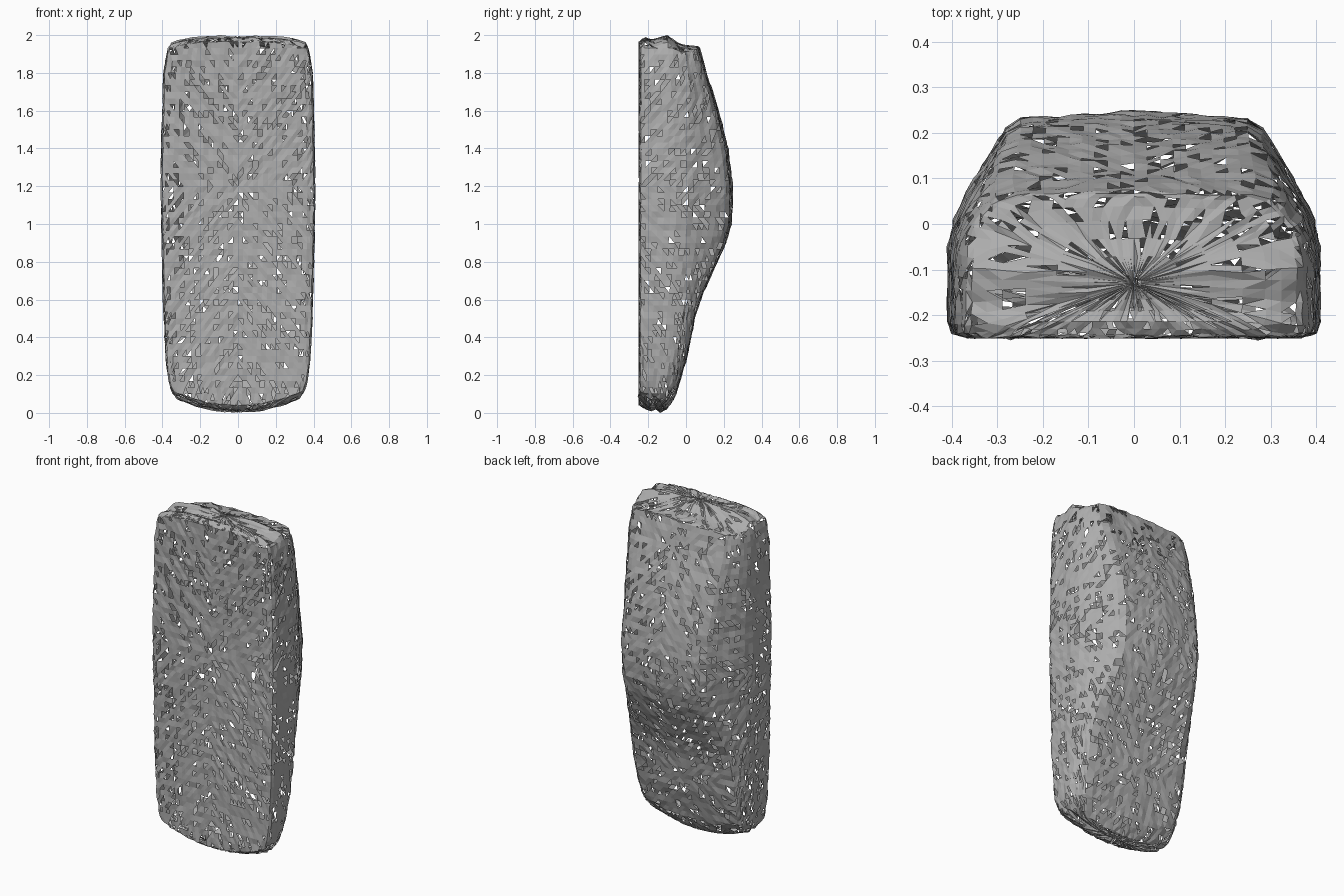
import bpy, bmesh, random
from mathutils import Vector

random.seed(4)
old = bpy.data.objects.get("Cube")
if old:
    bpy.data.objects.remove(old)

grey = bpy.data.materials.new("mid grey")
grey.use_nodes = True
grey.diffuse_color = (0.42, 0.42, 0.42, 1)
grey.node_tree.nodes["Principled BSDF"].inputs["Base Color"].default_value = (0.42, 0.42, 0.42, 1)


def lerp(table, t):
    """Piecewise linear lookup in a list of (key, value) pairs."""
    if t <= table[0][0]:
        return table[0][1]
    for (a, p), (b, q) in zip(table, table[1:]):
        if t <= b:
            return p + (q - p) * (t - a) / (b - a)
    return table[-1][1]


# Side profile of the back, half width, and the stepped end profiles
BACK = [(0, -.1), (.04, -.08), (.1, -.05), (.3, .01), (.5, .05), (.6, .08), (.8, .17), (.9, .215),
        (1, .242), (1.1, .25), (1.2, .25), (1.4, .225), (1.6, .175), (1.8, .11), (1.95, .07)]
WIDTH = [(0, .29), (.06, .32), (.1, .345), (.15, .365), (.25, .38), (.5, .395), (.9, .405), (1.2, .41),
         (1.5, .405), (1.8, .395), (1.9, .38), (1.95, .365), (2, .34)]
TOP = [(-.25, 1.965), (-.22, 1.99), (-.18, 1.975), (-.1, 2), (-.03, 1.95), (.07, 1.94)]
BOTTOM = [(-.25, .04), (-.19, .005), (-.165, .025), (-.14, 0), (-.1, .02), (-.05, .09)]

# Half cross-sections: flat front, upright side, sloped or square shoulder
DEEP = [(0, 0), (.9, 0), (.98, .02), (1, .07), (1, .4), (.97, .52), (.9, .64),
        (.77, .82), (.69, .92), (.61, .965), (0, 1)]
SHALLOW = [(0, 0), (.9, 0), (.98, .03), (1, .09), (1, .5), (.99, .65), (.96, .78),
           (.9, .88), (.84, .94), (.72, .975), (0, 1)]
STEPS = [14, 2, 1, 5, 2, 2, 3, 2, 1, 9]


def section(blend):
    """Closed outline, blended from shallow to deep."""
    pts = [Vector(s).lerp(Vector(d), blend) for s, d in zip(SHALLOW, DEEP)]
    half = [a.lerp(b, i / n) for a, b, n in zip(pts, pts[1:], STEPS) for i in range(n)]
    half.append(pts[-1])
    return half + [Vector((-p.x, p.y)) for p in half[-2:0:-1]]


def end_limits(x, y):
    low = lerp(BOTTOM, y) + .07 * (x / .33) ** 2
    high = lerp(TOP, y) - .03 * (abs(x) / .34) ** 4
    return low, high


def ring(z, scale=1, end=0):
    """One row of points; end rows sit on the shaped top or bottom."""
    back, width = lerp(BACK, z), lerp(WIDTH, z)
    out = []
    for p in section(min(1, max(0, (back - .03) / .2))):
        x = p.x * width * scale
        y = -.25 + p.y * (back + .25)
        y = -.13 + (y + .13) * scale
        low, high = end_limits(x, y)
        out.append((x, y, low if end < 0 else high if end > 0 else min(max(z, low), high)))
    return out


rows = [ring(0, s, -1) for s in (.05, .25, .45, .65, .8, .92)]
rows += [ring(.035 + 1.93 * i / 58) for i in range(59)]
rows += [ring(2, s, 1) for s in (.95, .85, .7, .5, .3, .05)]

# Closed body skin
bm = bmesh.new()
grid = [[bm.verts.new(p) for p in r] for r in rows]
count = len(grid[0])
for a, b in zip(grid, grid[1:]):
    for i in range(count):
        j = (i + 1) % count
        bm.faces.new((a[i], a[j], b[j], b[i]))
bm.faces.new(grid[0][::-1])
bm.faces.new(grid[-1])
bmesh.ops.remove_doubles(bm, verts=bm.verts, dist=.0005)
bmesh.ops.triangulate(bm, faces=bm.faces)
bmesh.ops.recalc_face_normals(bm, faces=bm.faces)

# Ragged, perforated finish
for v in bm.verts:
    v.co += v.normal * random.uniform(-.006, .002)
holes = [f for f in bm.faces if random.random() < .15]
bmesh.ops.delete(bm, geom=holes, context="FACES")

mesh = bpy.data.meshes.new("body_shell")
bm.to_mesh(mesh)
bm.free()
mesh.materials.append(grey)
body = bpy.data.objects.new("body_shell", mesh)
bpy.context.scene.collection.objects.link(body)
